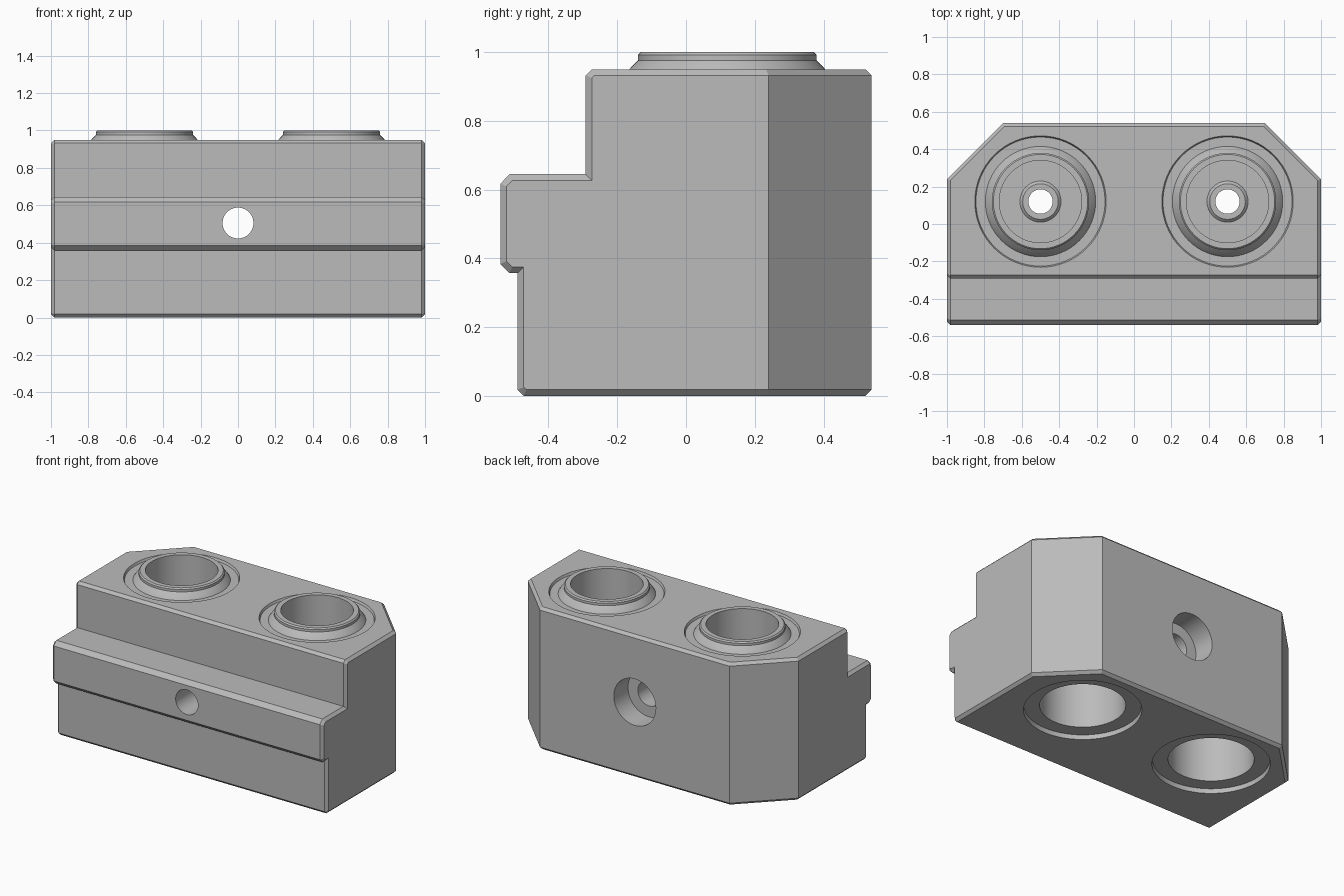
import bpy, bmesh, math
from mathutils import Vector, Matrix

cube = bpy.data.objects.get("Cube")
if cube:
    bpy.data.objects.remove(cube, do_unlink=True)

steel = bpy.data.materials.new("steel grey")
steel.use_nodes = True
steel.diffuse_color = (0.5, 0.5, 0.5, 1)
steel.node_tree.nodes["Principled BSDF"].inputs["Base Color"].default_value = (0.5, 0.5, 0.5, 1)

C = 0.018           # chamfer width
BORE_X, BORE_Y = 0.5, 0.12
SEGMENTS = 64


def make_object(name, bm):
    bmesh.ops.recalc_face_normals(bm, faces=bm.faces[:])
    mesh = bpy.data.meshes.new(name)
    bm.to_mesh(mesh)
    bm.free()
    mesh.materials.append(steel)
    obj = bpy.data.objects.new(name, mesh)
    bpy.context.collection.objects.link(obj)
    return obj


def lathe(name, profile, matrix, closed=False):
    """Spin (radius, height) points around the local z axis."""
    bm = bmesh.new()
    verts = [bm.verts.new((r, 0, z)) for r, z in profile]
    edges = [bm.edges.new(pair) for pair in zip(verts, verts[1:])]
    if closed:
        edges.append(bm.edges.new((verts[-1], verts[0])))
    bmesh.ops.spin(bm, geom=verts + edges, cent=(0, 0, 0), axis=(0, 0, 1),
                   angle=math.tau, steps=SEGMENTS, use_duplicate=False)
    bmesh.ops.remove_doubles(bm, verts=bm.verts[:], dist=1e-5)
    bm.transform(matrix)
    return make_object(name, bm)


def slice_off(bm, point, normal):
    """Remove everything beyond a plane and close the cut."""
    cut = bmesh.ops.bisect_plane(bm, geom=bm.verts[:] + bm.edges[:] + bm.faces[:],
                                 plane_co=point, plane_no=normal, clear_outer=True)
    rim = [e for e in cut["geom_cut"] if isinstance(e, bmesh.types.BMEdge)]
    bmesh.ops.edgeloop_fill(bm, edges=rim)


# Block: stepped side profile extruded along x, with chamfered ends
side = [(-0.49 + C, 0), (-0.49, C), (-0.49, 0.357), (-0.513, 0.357), (-0.54, 0.384),
        (-0.54, 0.617), (-0.513, 0.645), (-0.292, 0.645), (-0.292, 0.95 - C),
        (-0.292 + C, 0.95), (0.54 - C, 0.95), (0.54, 0.95 - C), (0.54, C), (0.54 - C, 0)]
bm = bmesh.new()
start = bm.faces.new([bm.verts.new((C - 1, y, z)) for y, z in side])
grown = bmesh.ops.extrude_face_region(bm, geom=[start], use_keep_orig=True)["geom"]
bmesh.ops.translate(bm, vec=(2 - 2 * C, 0, 0),
                    verts=[v for v in grown if isinstance(v, bmesh.types.BMVert)])
bmesh.ops.recalc_face_normals(bm, faces=bm.faces[:])
ends = [f for f in bm.faces if abs(f.normal.x) > 0.9]
bmesh.ops.inset_individual(bm, faces=ends, thickness=C, depth=C, use_even_offset=True)

# Diagonal back corners with chamfered top and bottom edges
for s in (-1, 1):
    diagonal = Vector((s, 1, 0)).normalized()
    corner = Vector((s, 0.24, 0))
    slice_off(bm, corner, diagonal)
    slice_off(bm, corner + Vector((0, 0, C)), diagonal - Vector((0, 0, 1)))
    slice_off(bm, corner + Vector((0, 0, 0.95 - C)), diagonal + Vector((0, 0, 1)))
block = make_object("block", bm)

# Cutters: two stepped vertical bores and one counterbored cross hole
bore = [(0, 0.97), (0.36, 0.97), (0.345, 0.935), (0.22, 0.935), (0.22, 0.6), (0.11, 0.6),
        (0.095, 0.615), (0.065, 0.615), (0.065, 0.45), (0.257, 0.45), (0.257, 0.03),
        (0.35, 0.03), (0.355, -0.02), (0, -0.02)]
cross = [(0, 0.6), (0.155, 0.6), (0.155, 0.39), (0.0825, 0.39), (0.0825, -0.6), (0, -0.6)]
cutters = [lathe("bore_cutter", bore, Matrix.Translation((s * BORE_X, BORE_Y, 0)))
           for s in (-1, 1)]
cutters.append(lathe("cross_hole_cutter", cross,
                     Matrix.Translation((0, 0, 0.505)) @ Matrix.Rotation(-math.pi / 2, 4, "X")))
bpy.context.view_layer.objects.active = block
for cutter in cutters:
    cutter.hide_render = True
    mod = block.modifiers.new("cut", "BOOLEAN")
    mod.operation, mod.solver, mod.object = "DIFFERENCE", "EXACT", cutter
    bpy.ops.object.modifier_apply(modifier=mod.name)
    bpy.data.objects.remove(cutter, do_unlink=True)

# Raised collars around the bore mouths
collar = [(0.22, 0.935), (0.295, 0.935), (0.285, 0.95), (0.26, 0.976), (0.26, 0.992),
          (0.252, 1.0), (0.22, 1.0)]
parts = [block]
for s, label in ((-1, "right"), (1, "left")):
    parts.append(lathe(label + "_collar", collar,
                       Matrix.Translation((s * BORE_X, BORE_Y, 0)), closed=True))

# Smooth round walls, sharp machined edges
bpy.ops.object.select_all(action="DESELECT")
for part in parts:
    part.select_set(True)
bpy.context.view_layer.objects.active = block
bpy.ops.object.shade_smooth_by_angle(angle=math.radians(20))
